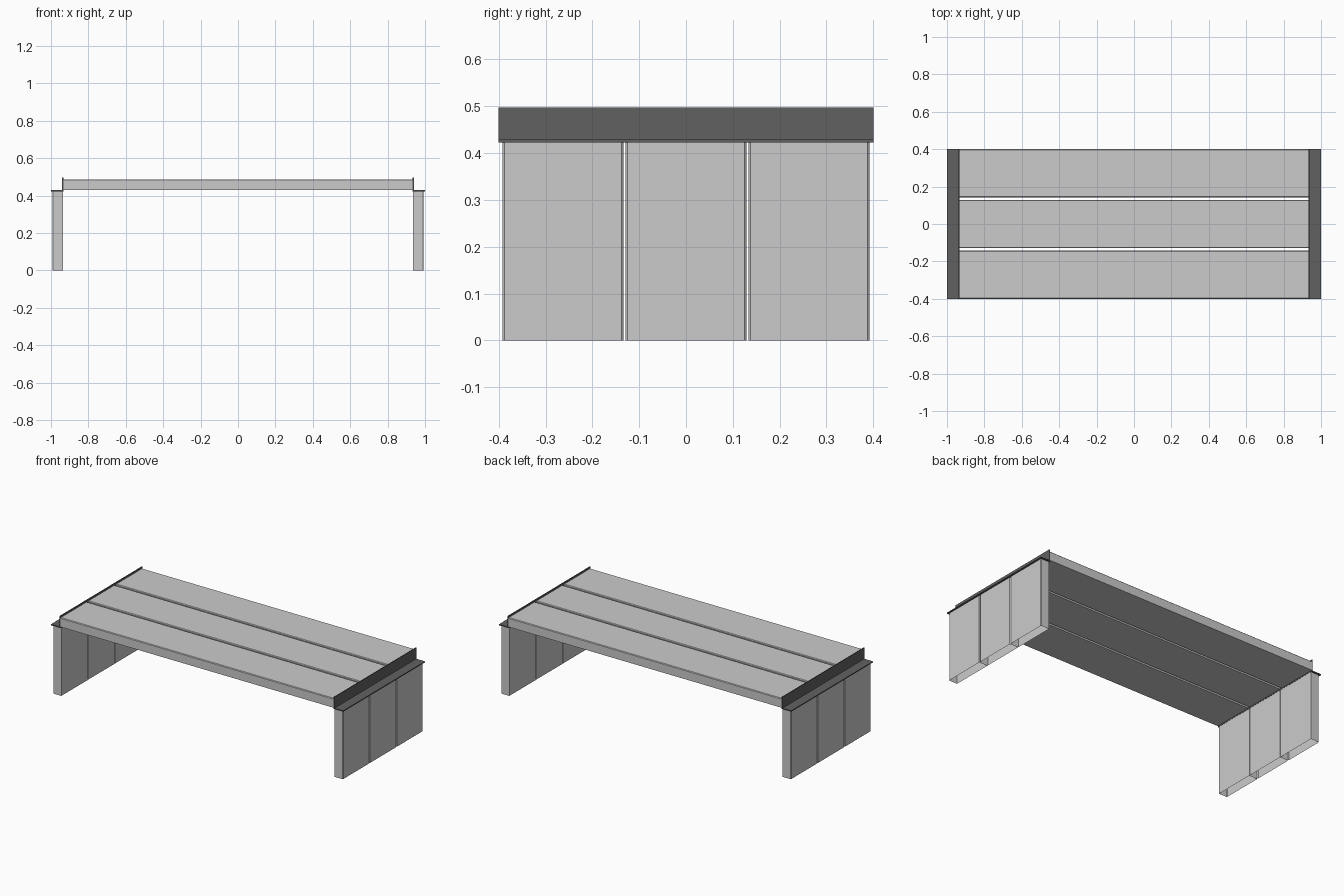
import bpy, bmesh
from mathutils import Vector

if "Cube" in bpy.data.objects:
    bpy.data.objects.remove(bpy.data.objects["Cube"])

W, T, C = 0.258, 0.057, 0.004   # board width, thickness, outer-edge chamfer
# Board section as (across, depth): chamfered on the outer face only
BOARD = [(-W/2, 0), (W/2, 0), (W/2, T - C), (W/2 - C, T),
         (-W/2 + C, T), (-W/2, T - C)]


def extrude(name, points, direction, caps=True, mat=None):
    """Sweep a closed 3D outline along a direction vector."""
    bm = bmesh.new()
    d = Vector(direction)
    a = [bm.verts.new(p) for p in points]
    b = [bm.verts.new(Vector(p) + d) for p in points]
    n = len(a)
    for i in range(n):
        j = (i + 1) % n
        bm.faces.new((a[i], a[j], b[j], b[i]))
    if caps:
        bm.faces.new(a[::-1])
        bm.faces.new(b)
    bmesh.ops.recalc_face_normals(bm, faces=bm.faces[:])
    me = bpy.data.meshes.new(name)
    bm.to_mesh(me)
    bm.free()
    ob = bpy.data.objects.new(name, me)
    bpy.context.collection.objects.link(ob)
    if mat:
        me.materials.append(mat)
    return ob


dark = bpy.data.materials.new("dark_metal")
dark.diffuse_color = (0.12, 0.12, 0.12, 1)
dark.use_nodes = True
dark.node_tree.nodes["Principled BSDF"].inputs["Base Color"].default_value = dark.diffuse_color

# Seat boards: hollow extrusions running along x
for i in (-1, 0, 1):
    extrude(f"seat_board_{i + 2}",
            [(-0.934, i * 0.271 + u, 0.43 + v) for u, v in BOARD],
            (1.868, 0, 0), caps=False)

for side, s in (("left", -1), ("right", 1)):
    # Leg boards: same hollow extrusion standing upright, open at the floor
    for i in (-1, 0, 1):
        extrude(f"{side}_leg_board_{i + 2}",
                [(s * (0.935 + v), i * 0.2625 + u, 0) for u, v in BOARD],
                (0, 0, 0.424), caps=False)
    # Angle bracket joining seat and legs
    angle = [(0.934, 0.423), (1.0, 0.423), (1.0, 0.429),
             (0.94, 0.429), (0.94, 0.497), (0.934, 0.497)]
    extrude(f"{side}_angle_bracket",
            [(s * x, -0.4, z) for x, z in angle], (0, 0.8, 0), mat=dark)
